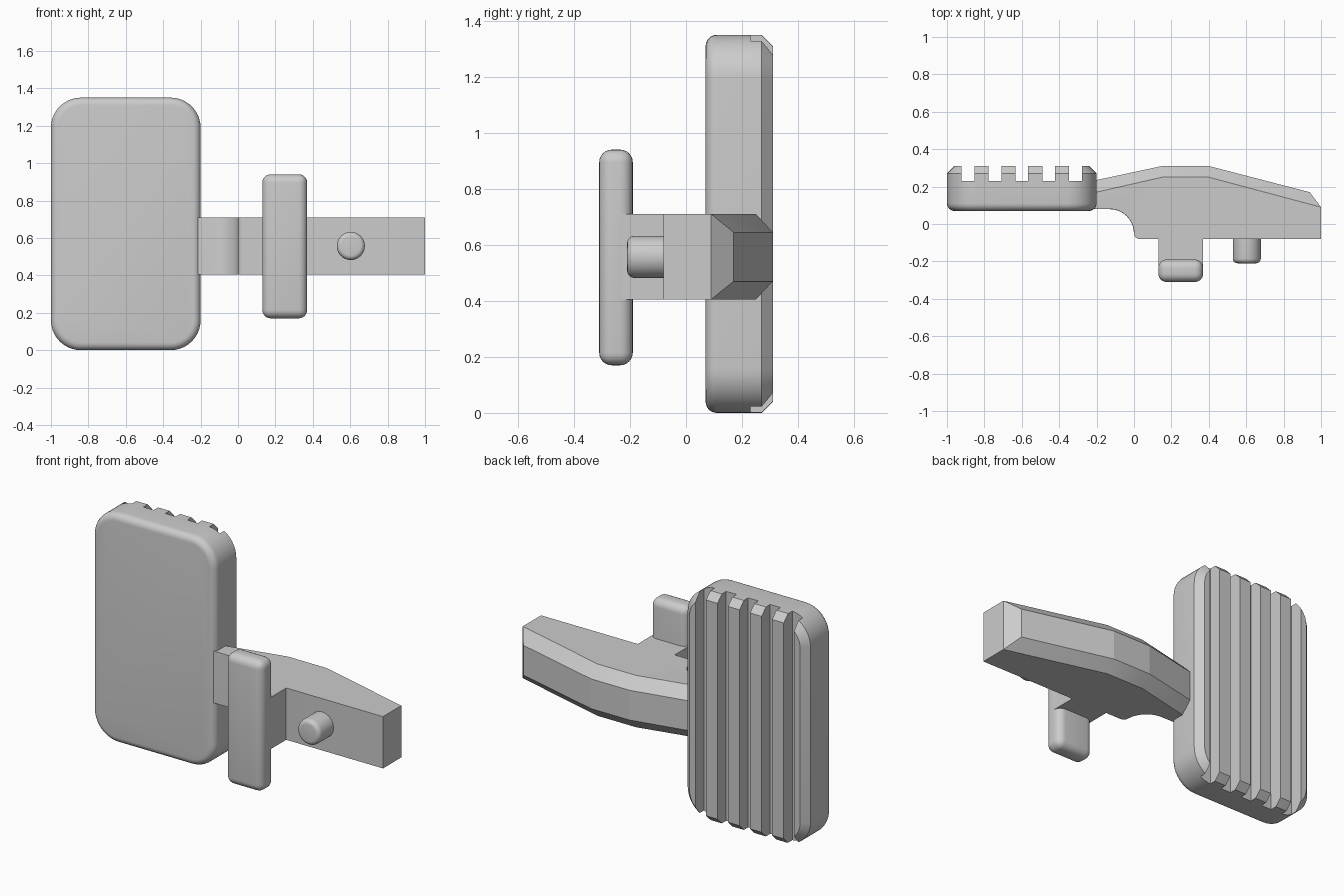
import bpy, bmesh
from math import sin, cos, pi
from mathutils import Matrix, Vector

cube = bpy.data.objects.get("Cube")
if cube:
    bpy.data.objects.remove(cube, do_unlink=True)

grey = bpy.data.materials.new("light_grey")
grey.use_nodes = True
grey.diffuse_color = (0.6, 0.6, 0.6, 1)
grey.node_tree.nodes["Principled BSDF"].inputs["Base Color"].default_value = (0.6, 0.6, 0.6, 1)


def finish(bm, name, angle=30):
    """Turn a bmesh into a named object with smooth shading and sharp edges."""
    bmesh.ops.recalc_face_normals(bm, faces=bm.faces[:])
    mesh = bpy.data.meshes.new(name)
    bm.to_mesh(mesh)
    bm.free()
    mesh.materials.append(grey)
    ob = bpy.data.objects.new(name, mesh)
    bpy.context.collection.objects.link(ob)
    smooth(ob, angle)
    return ob


def smooth(ob, angle):
    bpy.ops.object.select_all(action="DESELECT")
    ob.select_set(True)
    bpy.context.view_layer.objects.active = ob
    bpy.ops.object.shade_smooth_by_angle(angle=angle * pi / 180)


def loft(rings):
    """Skin a stack of matching point rings and cap both ends."""
    bm = bmesh.new()
    rows = [[bm.verts.new(p) for p in ring] for ring in rings]
    n = len(rows[0])
    for a, b in zip(rows, rows[1:]):
        for i in range(n):
            j = (i + 1) % n
            bm.faces.new((a[i], a[j], b[j], b[i]))
    bm.faces.new(rows[0])
    bm.faces.new(rows[-1])
    bmesh.ops.remove_doubles(bm, verts=bm.verts[:], dist=0.0001)
    return bm


def box(lo, hi):
    bm = bmesh.new()
    lo, hi = Vector(lo), Vector(hi)
    bmesh.ops.create_cube(bm, size=1, matrix=Matrix.Translation((lo + hi) / 2)
                          @ Matrix.Diagonal((*(hi - lo), 1)))
    return bm


def arc(cx, cy, r, start, end, steps):
    angles = [(start + (end - start) * i / steps) * pi / 180 for i in range(steps + 1)]
    return [(cx + r * cos(a), cy + r * sin(a)) for a in angles]


# Pad: rounded rectangle, round front edge, chamfered back edge
def pad_ring(y, inset):
    w, h, r = 0.4, 0.675, 0.16
    pts = []
    for sx, sz, start in ((1, 1, 0), (-1, 1, 90), (-1, -1, 180), (1, -1, 270)):
        pts += arc(-0.6 + sx * (w - r), h + sz * (h - r), r - inset, start, start + 90, 10)
    return [(x, y, z) for x, z in pts]


edge = 0.04
rings = [pad_ring(0.07 + edge * (1 - sin(a)), edge * (1 - cos(a)))
         for a in (pi / 2 * (1 - i / 6) for i in range(7))]
rings += [pad_ring(0.27, 0), pad_ring(0.31, edge)]
pad = finish(loft(rings), "ribbed_pad")

# Grooves cut along the back of the pad
for i in range(5):
    x = -0.6 + (i - 2) * 0.1435
    cutter = finish(box((x - 0.034, 0.23, -0.2), (x + 0.034, 0.5, 1.6)), "groove_cutter")
    cutter.hide_render = True
    mod = pad.modifiers.new("groove", "BOOLEAN")
    mod.operation = "DIFFERENCE"
    mod.solver = "EXACT"
    mod.object = cutter
    bpy.context.view_layer.objects.active = pad
    bpy.ops.object.modifier_apply(modifier=mod.name)
    bpy.data.objects.remove(cutter, do_unlink=True)
smooth(pad, 30)

# Arm: curved neck in front, bent back with chamfered top and bottom edges
front = [(1, -0.08)] + arc(0.03, -0.05, 0.03, 270, 180, 10)
front += arc(-0.13, -0.05, 0.13, 0, 90, 10)[1:] + [(-0.26, 0.08)]
outer = front + [(-0.26, 0.157), (0.15, 0.25), (0.4, 0.25), (1, 0.09), (1, 0.09)]
inner = front + [(-0.26, 0.222), (0.15, 0.31), (0.4, 0.31), (0.94, 0.17), (1, 0.09)]
levels = ((0.405, outer), (0.47, inner), (0.645, inner), (0.71, outer))
bm = loft([[(x, y, z) for x, y in pts] for z, pts in levels])
bmesh.ops.dissolve_limit(bm, angle_limit=0.01, verts=bm.verts[:], edges=bm.edges[:])


def on_neck_rim(e):
    a, b = (v.co for v in e.verts)
    return (abs(a.z - b.z) < 0.001 and (a.z < 0.41 or a.z > 0.7)
            and max(a.x, b.x) < 0.001 and max(a.y, b.y) < 0.09)


bmesh.ops.bevel(bm, geom=[e for e in bm.edges if on_neck_rim(e)], offset=0.02,
                segments=8, profile=0.5, affect="EDGES", clamp_overlap=True)
finish(bm, "arm", 11.5)

# Post joining the arm to the crossbar
finish(box((0.13, -0.23, 0.405), (0.37, -0.07, 0.71)), "crossbar_post")

# Upright crossbar with rounded edges
bm = box((0.13, -0.31, 0.17), (0.37, -0.19, 0.94))
bmesh.ops.bevel(bm, geom=bm.edges[:], offset=0.045, segments=6, profile=0.5, affect="EDGES")
finish(bm, "crossbar")

# Round peg with a softened tip
bm = bmesh.new()
bmesh.ops.create_cone(bm, cap_ends=True, segments=40, radius1=0.075, radius2=0.075, depth=0.15,
                      matrix=Matrix.Translation((0.603, -0.135, 0.557)) @ Matrix.Rotation(pi / 2, 4, "X"))
tip = [e for e in bm.edges if all(v.co.y < -0.2 for v in e.verts)]
bmesh.ops.bevel(bm, geom=tip, offset=0.025, segments=5, profile=0.5, affect="EDGES")
finish(bm, "peg")
